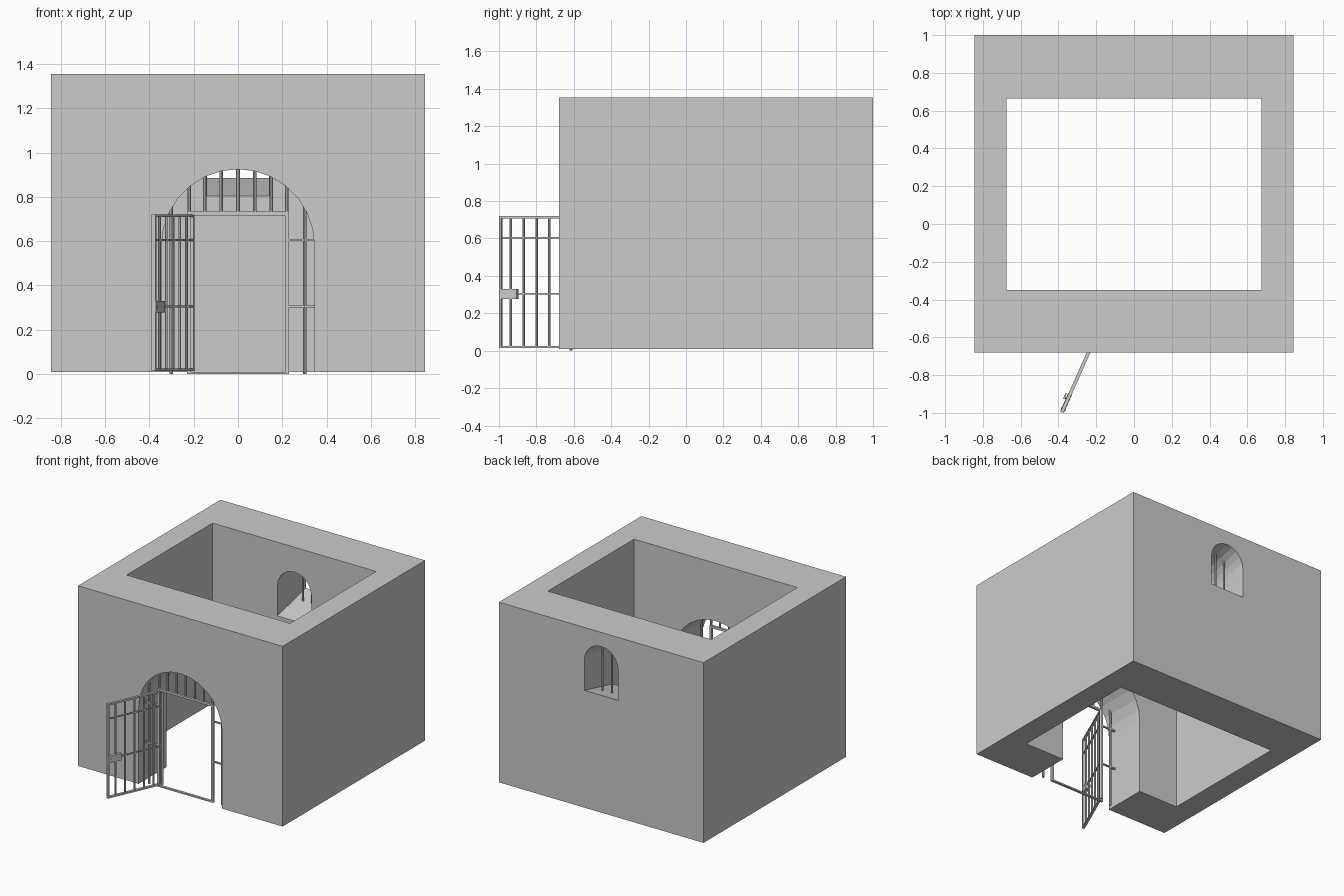
import bpy, bmesh, math
from mathutils import Matrix, Vector

if "Cube" in bpy.data.objects:
    bpy.data.objects.remove(bpy.data.objects["Cube"])


def box(name, x0, x1, y0, y1, z0, z1):
    bm = bmesh.new()
    bmesh.ops.create_cube(bm, size=1)
    for v in bm.verts:
        v.co = ((x0, x1)[v.co.x > 0], (y0, y1)[v.co.y > 0], (z0, z1)[v.co.z > 0])
    return finish(name, bm)


def rod(name, a, b, r, sides=8):
    a, b = Vector(a), Vector(b)
    d = b - a
    bm = bmesh.new()
    m = Matrix.Translation((a + b) / 2) @ d.to_track_quat('Z', 'Y').to_matrix().to_4x4()
    bmesh.ops.create_cone(bm, cap_ends=True, segments=sides, radius1=r, radius2=r,
                          depth=d.length, matrix=m)
    return finish(name, bm)


def finish(name, bm):
    bmesh.ops.recalc_face_normals(bm, faces=bm.faces)
    me = bpy.data.meshes.new(name)
    bm.to_mesh(me)
    bm.free()
    ob = bpy.data.objects.new(name, me)
    bpy.context.collection.objects.link(ob)
    return ob


def arch(name, r, bottom, spring, y0, y1, rise=0, n=14):
    """Arched prism along y; rise shifts the far end upward."""
    pts = [(r, bottom)]
    pts += [(r * math.cos(math.pi * i / n), spring + r * math.sin(math.pi * i / n))
            for i in range(n + 1)]
    pts.append((-r, bottom))
    bm = bmesh.new()
    near = [bm.verts.new((x, y0, z)) for x, z in pts]
    far = [bm.verts.new((x, y1, z + rise)) for x, z in pts]
    bm.faces.new(near)
    bm.faces.new(far[::-1])
    for i in range(len(pts)):
        j = (i + 1) % len(pts)
        bm.faces.new((near[i], far[i], far[j], near[j]))
    return finish(name, bm)


def cut(ob, cutter):
    cutter.hide_render = True
    mod = ob.modifiers.new("cut", 'BOOLEAN')
    mod.operation, mod.solver, mod.object = 'DIFFERENCE', 'EXACT', cutter
    bpy.context.view_layer.objects.active = ob
    bpy.ops.object.modifier_apply(modifier=mod.name)
    bpy.data.objects.remove(cutter)


# Thick walls, open above and below
R, SPRING = 0.345, 0.58
walls = box("walls", -0.845, 0.845, -0.68, 1.0, 0.01, 1.355)
cut(walls, box("room_cutter", -0.675, 0.675, -0.35, 0.665, -0.5, 2))
cut(walls, arch("door_cutter", R, -0.3, SPRING, -0.9, -0.2))

# Window tunnel that climbs toward the outside
slope = 0.08 / 0.335
cut(walls, arch("window_cutter", 0.14, 0.805 - 0.1 * slope, 1.03 - 0.1 * slope,
                0.565, 1.1, 0.535 * slope, n=10))

# Window bars
wy = 0.875
wz = slope * (wy - 0.665)
for x in (-0.076, 0, 0.076):
    top = 1.03 + wz + math.sqrt(0.14 ** 2 - x * x)
    rod("window_bar", (x, wy, 0.80 + wz), (x, wy, top + 0.01), 0.007)

# Fixed grille filling the arch
gy, t = -0.615, 0.009


def arch_z(x):
    return SPRING + math.sqrt(R * R - x * x)


for s in (-1, 1):
    x = s * 0.221
    box("door_post", x - t, x + t, gy - t, gy + t, 0, 0.73)
    rod("upper_post_bar", (x, gy, 0.72), (x, gy, arch_z(x) + 0.01), 0.008)
    x = s * 0.301
    rod("side_bar", (x, gy, 0), (x, gy, arch_z(x) + 0.01), 0.008)
    for z in (0.305, 0.605):
        xs = sorted((s * 0.22, s * 0.355))
        box("side_rail", xs[0], xs[1], gy - 0.006, gy + 0.006, z - 0.005, z + 0.005)
box("frame_head", -0.23, 0.23, gy - t, gy + t, 0.717, 0.733)
box("frame_sill", -0.23, 0.23, gy - t, gy + t, 0, 0.01)
for i in range(-2, 3):
    x = i * 0.075
    rod("transom_bar", (x, gy, 0.725), (x, gy, arch_z(x) + 0.01), 0.008)

# Swinging door, built closed along +x from its hinge, then opened
door = []
W, Z0, Z1 = 0.437, 0.014, 0.72
for x in (0.007, W - 0.007):
    door.append(box("door_stile", x - 0.007, x + 0.007, -t, t, Z0, Z1))
for z in (Z0, Z1 - 0.012):
    door.append(box("door_rail", 0, W, -t, t, z, z + 0.012))
for z in (0.305, 0.605):
    door.append(box("door_cross_rail", 0, W, -0.006, 0.006, z - 0.004, z + 0.004))
for i in range(5):
    x = 0.07 + 0.075 * i
    door.append(rod("door_bar", (x, 0, Z0 + 0.005), (x, 0, Z1 - 0.005), 0.007))

# Lock box, keyhole bosses and handle
door.append(box("lock_box", 0.332, 0.434, -0.011, 0.011, 0.277, 0.330))
door.append(rod("keyhole_boss", (0.416, -0.013, 0.303), (0.416, 0.013, 0.303), 0.006))
door.append(rod("handle_stem", (0.36, -0.022, 0.303), (0.36, 0, 0.303), 0.005))
door.append(box("handle", 0.335, 0.368, -0.024, -0.017, 0.297, 0.309))

opened = Matrix.Translation((-0.204, -0.598, 0)) @ Matrix.Rotation(math.radians(-114), 4, 'Z')
for ob in door:
    ob.data.transform(opened)
